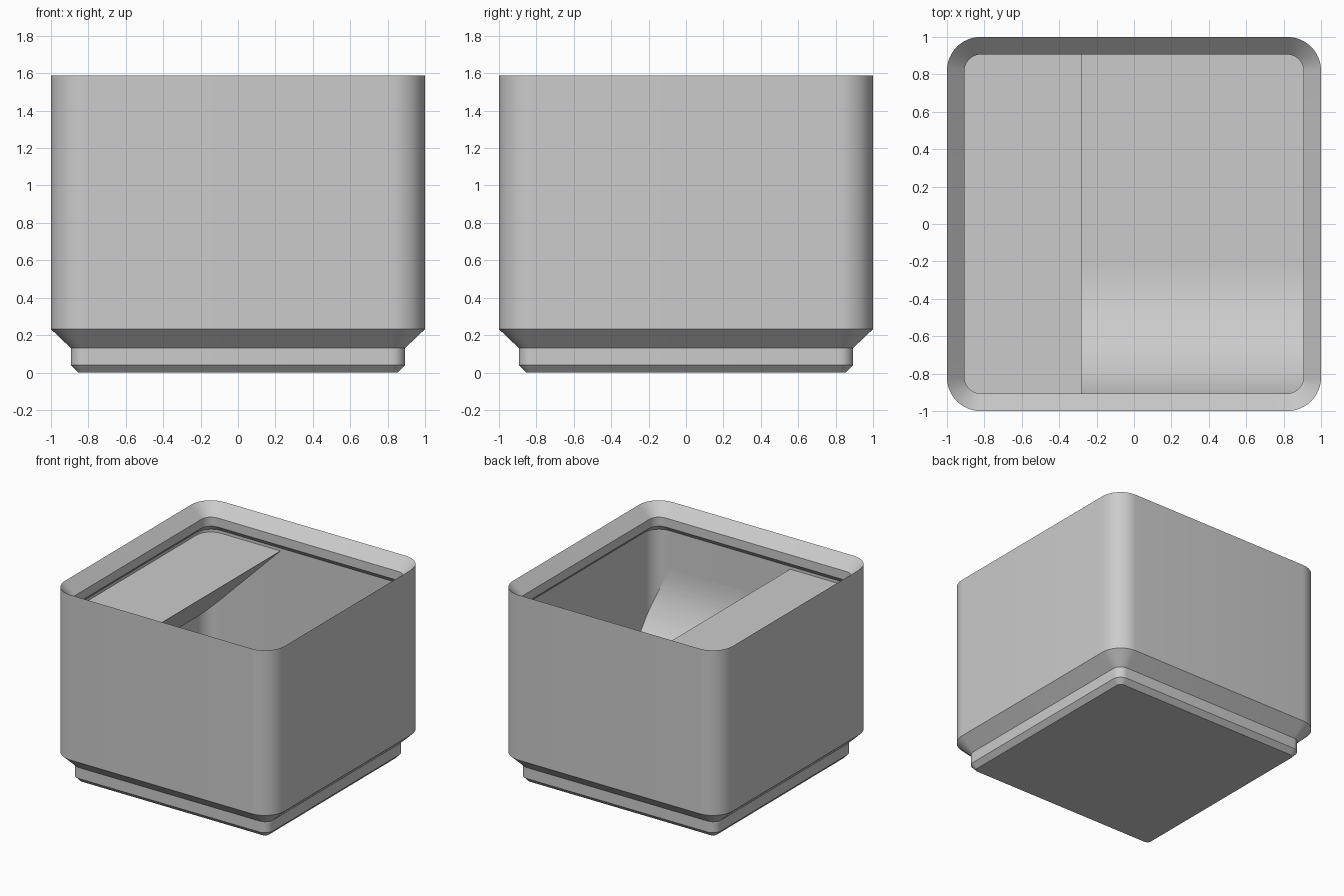
import bpy
import bmesh
from math import sin, cos, pi

CORNER = 0.82      # centre of every rounded corner
WALL = 0.952       # half width of the cavity
FLOOR = 0.337
SCOOP_R = 0.72
TAB_TOP, TAB_EDGE = 1.35, -0.28

if "Cube" in bpy.data.objects:
    bpy.data.objects.remove(bpy.data.objects["Cube"], do_unlink=True)

grey = bpy.data.materials.new("plain_grey")
grey.use_nodes = True
colour = (0.6, 0.6, 0.6, 1)
grey.diffuse_color = colour
grey.node_tree.nodes["Principled BSDF"].inputs["Base Color"].default_value = colour


def finish(bm, name):
    bmesh.ops.recalc_face_normals(bm, faces=bm.faces)
    mesh = bpy.data.meshes.new(name)
    bm.to_mesh(mesh)
    bm.free()
    mesh.materials.append(grey)
    obj = bpy.data.objects.new(name, mesh)
    bpy.context.collection.objects.link(obj)
    return obj


def activate(obj):
    bpy.ops.object.select_all(action='DESELECT')
    obj.select_set(True)
    bpy.context.view_layer.objects.active = obj


def smooth(obj):
    activate(obj)
    bpy.ops.object.shade_smooth_by_angle(angle=pi / 6)


def rounded_loft(name, profile, steps=12):
    """Stack rounded squares given as (half width, height), capped at both ends."""
    bm = bmesh.new()
    rings = []
    for half, z in profile:
        r = half - CORNER
        ring = []
        for quarter in range(4):
            mid = pi / 4 + quarter * pi / 2
            cx = CORNER if cos(mid) > 0 else -CORNER
            cy = CORNER if sin(mid) > 0 else -CORNER
            for i in range(steps + 1):
                a = (quarter + i / steps) * pi / 2
                ring.append(bm.verts.new((cx + r * cos(a), cy + r * sin(a), z)))
        rings.append(ring)
    n = len(rings[0])
    for low, high in zip(rings, rings[1:]):
        for i in range(n):
            j = (i + 1) % n
            bm.faces.new((low[i], low[j], high[j], high[i]))
    bm.faces.new(rings[0])
    bm.faces.new(rings[-1])
    return finish(bm, name)


def prism(name, points, offset):
    """Extrude a closed outline of 3D points along an offset."""
    bm = bmesh.new()
    face = bm.faces.new([bm.verts.new(p) for p in points])
    result = bmesh.ops.extrude_face_region(bm, geom=[face])
    moved = [v for v in result["geom"] if isinstance(v, bmesh.types.BMVert)]
    bmesh.ops.translate(bm, verts=moved, vec=offset)
    return finish(bm, name)


# Bin shell: stepped foot, outer wall, stacking lip, inner wall and floor
shell = rounded_loft("bin_shell", [
    (0.855, 0), (0.893, 0.04), (0.893, 0.13), (1, 0.232), (1, 1.588),
    (0.906, 1.494), (0.906, 1.42), (WALL, 1.373), (WALL, FLOOR)])
smooth(shell)

# Curved scoop along the front of the floor
back, top = -WALL + SCOOP_R, FLOOR + SCOOP_R
arc = [(-1, back - SCOOP_R * cos(a), top - SCOOP_R * sin(a))
       for a in [i / 24 * pi / 2 for i in range(25)]]
low = FLOOR - 0.02
scoop = prism("front_scoop",
              arc + [(-1, back, low), (-1, -1, low), (-1, -1, top)], (2, 0, 0))

# Label tab with a sloping underside
depth = TAB_EDGE + 1
tab = prism("label_tab", [
    (TAB_EDGE, -1, TAB_TOP), (-1, -1, TAB_TOP), (-1, -1, TAB_TOP - depth)],
    (0, 2, 0))

# Trim the inserts to the rounded cavity
core = rounded_loft("cavity_cutter", [(WALL + 0.006, 0.2), (WALL + 0.006, 1.5)])
core.hide_render = True
for insert in (scoop, tab):
    activate(insert)
    trim = insert.modifiers.new("trim", 'BOOLEAN')
    trim.operation = 'INTERSECT'
    trim.solver = 'EXACT'
    trim.object = core
    bpy.ops.object.modifier_apply(modifier=trim.name)
    smooth(insert)
bpy.data.objects.remove(core, do_unlink=True)
